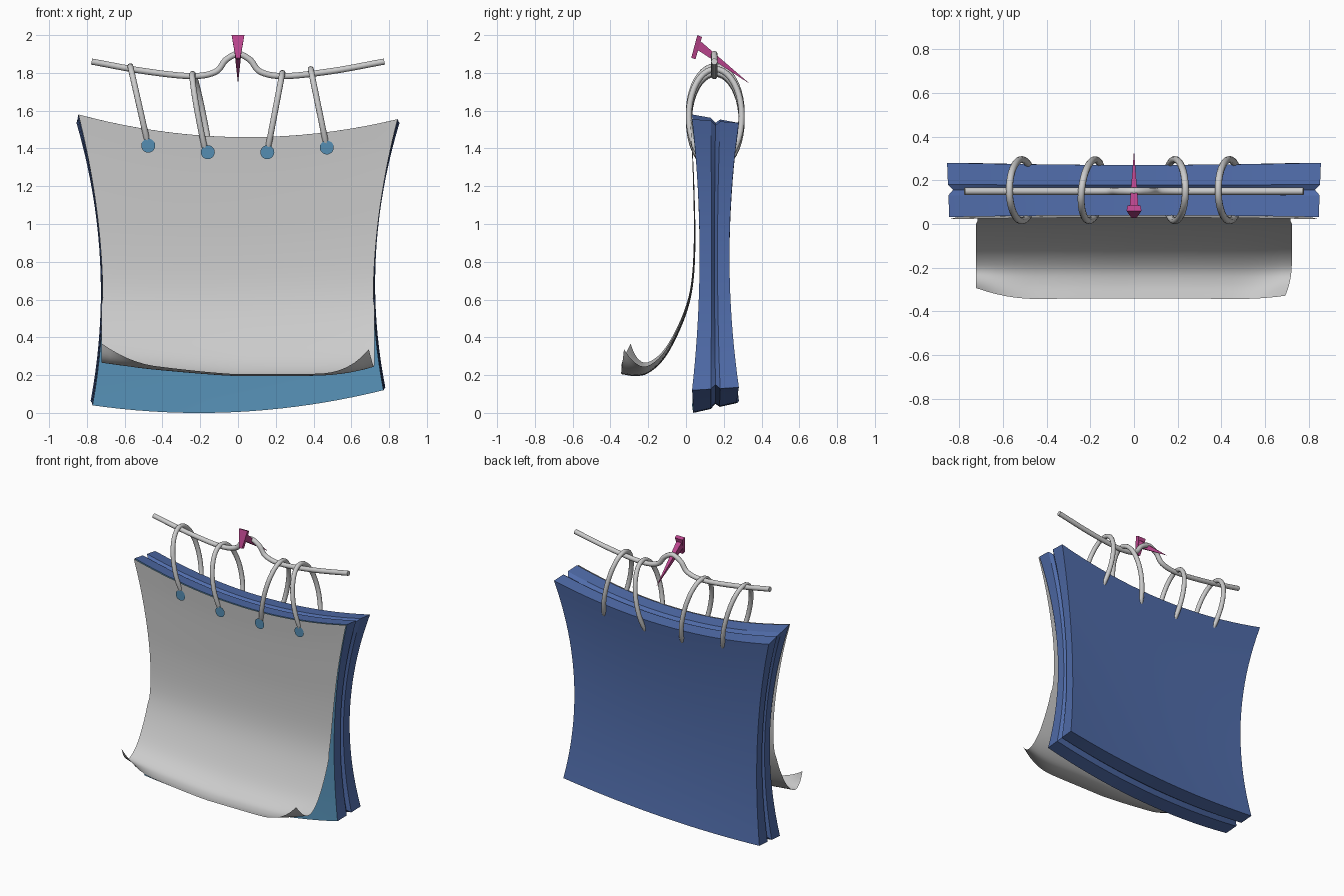
import bpy, bmesh, math
from mathutils import Vector

if "Cube" in bpy.data.objects:
    bpy.data.objects.remove(bpy.data.objects["Cube"])


def material(name, col):
    m = bpy.data.materials.new(name)
    m.diffuse_color = (*col, 1)
    m.use_nodes = True
    m.node_tree.nodes["Principled BSDF"].inputs["Base Color"].default_value = m.diffuse_color
    return m


BLUE = material("blue", (0.08, 0.15, 0.40))
TEAL = material("teal", (0.09, 0.27, 0.45))
PINK = material("pink", (0.50, 0.06, 0.27))


def finish(name, bm, mats=(), smooth=True):
    me = bpy.data.meshes.new(name)
    bm.to_mesh(me)
    bm.free()
    ob = bpy.data.objects.new(name, me)
    bpy.context.collection.objects.link(ob)
    for m in mats:
        me.materials.append(m)
    if smooth:
        bpy.ops.object.select_all(action='DESELECT')
        bpy.context.view_layer.objects.active = ob
        ob.select_set(True)
        bpy.ops.object.shade_smooth_by_angle(angle=math.radians(30))
    return ob


def patch(bm, fn, us, vs, mat=0):
    """Grid of quads over fn(u, v)."""
    g = [[bm.verts.new(fn(u, v)) for u in us] for v in vs]
    for a, b in zip(g, g[1:]):
        for i in range(len(us) - 1):
            bm.faces.new((a[i], a[i + 1], b[i + 1], b[i])).material_index = mat


def spline(pts, n):
    """Catmull-Rom through pts, n steps per span."""
    p = [Vector(q) for q in pts]
    p = [2 * p[0] - p[1]] + p + [2 * p[-1] - p[-2]]
    out = []
    for a, b, c, d in zip(p, p[1:], p[2:], p[3:]):
        for k in range(n):
            t = k / n
            out.append(0.5 * (2 * b + (c - a) * t + (2 * a - 5 * b + 4 * c - d) * t * t
                              + (3 * b - a - 3 * c + d) * t ** 3))
    return out + [p[-2]]


def tube(name, pts, r, cyclic=False):
    cu = bpy.data.curves.new(name, 'CURVE')
    cu.dimensions = '3D'
    cu.bevel_depth, cu.bevel_resolution, cu.use_fill_caps = r, 3, True
    sp = cu.splines.new('POLY')
    sp.points.add(len(pts) - 1)
    for s, p in zip(sp.points, pts):
        s.co = (*p, 1)
    sp.use_cyclic_u = cyclic
    sp.use_smooth = True
    ob = bpy.data.objects.new(name, cu)
    bpy.context.collection.objects.link(ob)


def lerp(a, b, t):
    return a + (b - a) * t


def half_width(v):
    return 0.77 - 0.275 * v + 0.35 * v * v


# Paper block: pinched waist, flared corners, groove around the middle of its rim
STATIONS = (0, 0.4, 0.5, 0.6, 1)


def block_pt(u, v, t):
    top = lerp(1.46 - 0.0125 * u + 0.1075 * u * u, 1.44 + 0.095 * u * u, t)
    bot = lerp(0.005 + 0.04 * u + 0.075 * u * u, 0.06 + 0.035 * u + 0.04 * u * u, t)
    groove = 0.022 if t == 0.5 else 0
    top, bot = top - groove, bot + groove
    w = half_width(v) + 0.01 * t - groove
    k = (2 * v - 1) ** 2
    y = lerp(0.08 - 0.04 * k - 0.008 * u * u, 0.22 + 0.05 * k + 0.01 * u * u, t)
    return (u * w, y, lerp(bot, top, v))


N = 20
US = [-1 + 2 * i / N for i in range(N + 1)]
VS = [i / N for i in range(N + 1)]
bm = bmesh.new()
patch(bm, lambda u, v: block_pt(u, v, 0), US, VS, 1)
patch(bm, lambda u, v: block_pt(u, v, 1), US, VS)
for e in (0, 1):
    patch(bm, lambda u, t: block_pt(u, e, t), US, STATIONS)
    patch(bm, lambda v, t: block_pt(2 * e - 1, v, t), VS, STATIONS)
bmesh.ops.remove_doubles(bm, verts=bm.verts, dist=1e-4)
bmesh.ops.recalc_face_normals(bm, faces=bm.faces)
finish("paper_block", bm, (BLUE, TEAL))

# Front page curling forward at the bottom, with both corners lifted
profile = spline([(0.03, 1.46), (0.04, 1.3), (0.047, 1.1), (0.05, 0.9), (0.04, 0.7),
                  (0.01, 0.55), (-0.05, 0.4), (-0.12, 0.28), (-0.2, 0.21),
                  (-0.27, 0.195), (-0.34, 0.205)], 4)
LAST = len(profile) - 1


def page_pt(u, i):
    y, z = profile[i]
    s = i / LAST
    v = z / 1.46
    w = half_width(v) if v > 0.4 else 0.722
    z += (0.1075 * u * u - 0.0125 * u) * max(0, v) ** 2
    low = max(0, s - 0.45) / 0.55
    z += low * (0.08 * abs(u) ** 1.3 if u < 0 else 0.05 * u ** 6)
    lift = max(0, (s - 0.75) / 0.25) ** 2 * max(0, (abs(u) - 0.6) / 0.4) ** 2
    z += lift * 0.08
    y += lift * (0.055 if u < 0 else 0.02)
    return (u * w - (0.03 * lift if u > 0 else 0), y - 0.008 * u * u, z)


bm = bmesh.new()
patch(bm, page_pt, [-1 + i / 16 for i in range(33)], range(LAST, -1, -1))
finish("front_page", bm)

# Punched holes and the rings through them: hole x, hole z, ring top x, ring top z, yaw
RINGS = ((-0.475, 1.415, -0.57, 1.835, 0), (-0.16, 1.38, -0.24, 1.795, 0.1),
         (0.155, 1.38, 0.235, 1.8, 0), (0.47, 1.405, 0.385, 1.82, 0))
bm = bmesh.new()
for hx, hz, tx, tz, yaw in RINGS:
    c = [bm.verts.new((hx + 0.037 * math.cos(a), 0.024, hz + 0.037 * math.sin(a)))
         for a in (math.tau * k / 20 for k in range(20))]
    bm.faces.new(c)
    top = Vector((tx, 0.155, tz))
    down = (Vector((hx, 0.155, hz)) - top).normalized()
    side = Vector((math.sin(yaw), math.cos(yaw), 0))
    mid = top + 0.255 * down
    tube("ring", [mid + 0.255 * down * math.cos(a) + 0.14 * side * math.sin(a)
                  for a in (math.tau * k / 40 for k in range(40))], 0.016, True)
finish("hole_markers", bm, (TEAL,), False)

# Hanging rod with a raised loop in the middle
half = [(0.775, 1.86), (0.5, 1.81), (0.25, 1.783), (0.12, 1.805), (0.065, 1.868), (0, 1.9)]
path = [(-x, 0.15, z) for x, z in half] + [(x, 0.15, z) for x, z in half[-2::-1]]
tube("hanging_rod", spline(path, 6), 0.017)

# Nail: wedge-shaped head and tapering four-sided spike
bm = bmesh.new()
head = [bm.verts.new((s * w, y, z)) for s in (-1, 1) for w, y, z in
        ((0.034, 0.06, 2.0), (0.03, 0.085, 1.99), (0.012, 0.028, 1.88), (0.012, 0.05, 1.872))]
bmesh.ops.convex_hull(bm, input=head)
spike = [bm.verts.new((x, y, z)) for x, y, z in
         ((-0.02, 0.055, 1.925), (0.02, 0.055, 1.925), (0.02, 0.08, 1.965),
          (-0.02, 0.08, 1.965), (0, 0.338, 1.742))]
bmesh.ops.convex_hull(bm, input=spike)
bmesh.ops.recalc_face_normals(bm, faces=bm.faces)
finish("nail", bm, (PINK,), False)
